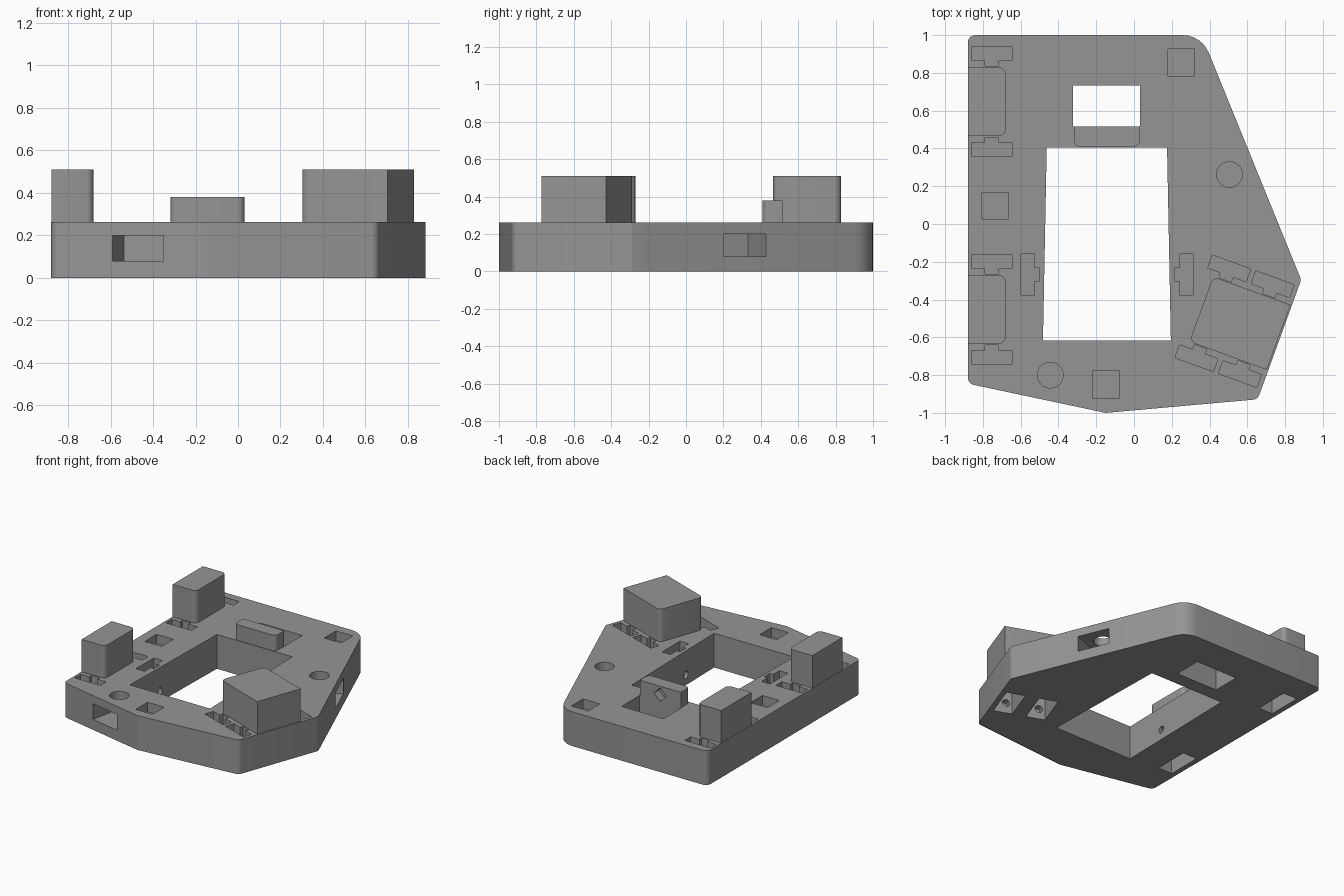
import bpy, bmesh, math
from mathutils import Matrix, Vector

if "Cube" in bpy.data.objects:
    bpy.data.objects.remove(bpy.data.objects["Cube"])

grey = bpy.data.materials.new("plain grey")
grey.diffuse_color = (0.30, 0.30, 0.30, 1)
grey.use_nodes = True
grey.node_tree.nodes["Principled BSDF"].inputs["Base Color"].default_value = grey.diffuse_color


def fillet(corners, seg=6):
    """Round each (x, y, radius) corner of a closed outline."""
    out, n = [], len(corners)
    for i, (x, y, r) in enumerate(corners):
        p = Vector((x, y))
        if r == 0:
            out.append(p)
            continue
        a = (Vector(corners[i - 1][:2]) - p).normalized()
        b = (Vector(corners[(i + 1) % n][:2]) - p).normalized()
        half = a.angle(b) / 2
        c = p + (a + b).normalized() * (r / math.sin(half))
        s = p + a * (r / math.tan(half)) - c
        e = p + b * (r / math.tan(half)) - c
        turn = s.angle_signed(e)  # clockwise positive
        for k in range(seg + 1):
            out.append(c + Matrix.Rotation(-turn * k / seg, 2) @ s)
    return out


def prism(name, pts, z0, z1, place=Matrix()):
    """Extrude an outline between two heights."""
    bm = bmesh.new()
    face = bm.faces.new([bm.verts.new((p[0], p[1], z0)) for p in pts])
    top = bmesh.ops.extrude_face_region(bm, geom=[face])["geom"]
    bmesh.ops.translate(bm, vec=(0, 0, z1 - z0),
                        verts=[v for v in top if isinstance(v, bmesh.types.BMVert)])
    bmesh.ops.recalc_face_normals(bm, faces=bm.faces)
    bm.transform(place)
    me = bpy.data.meshes.new(name)
    bm.to_mesh(me)
    bm.free()
    me.materials.append(grey)
    ob = bpy.data.objects.new(name, me)
    bpy.context.collection.objects.link(ob)
    return ob


def rect(x0, x1, y0, y1):
    return [(x0, y0), (x1, y0), (x1, y1), (x0, y1)]


def circle(r, n=32):
    return [(r * math.cos(2 * math.pi * i / n), r * math.sin(2 * math.pi * i / n))
            for i in range(n)]


def combine(tool, operation):
    """Apply a boolean to the body and drop the tool."""
    mod = body.modifiers.new("bool", 'BOOLEAN')
    mod.operation, mod.solver, mod.object = operation, 'EXACT', tool
    bpy.context.view_layer.objects.active = body
    bpy.ops.object.modifier_apply(modifier=mod.name)
    bpy.data.objects.remove(tool, do_unlink=True)


def cut(pts, z0, z1, place=Matrix()):
    combine(prism("cutter", pts, z0, z1, place), 'DIFFERENCE')


def frame(x, y, degrees=0, z=0):
    return Matrix.Translation((x, y, z)) @ Matrix.Rotation(math.radians(degrees), 4, 'Z')


# Base plate
body = prism("sensor_housing", fillet([
    (-0.88, 1, 0.04), (0.358, 1, 0.15), (0.885, -0.295, 0.04), (0.655, -0.928, 0.04),
    (-0.15, -1, 0.04), (-0.88, -0.845, 0.04)]), 0, 0.262)

# Raised towers: two on the left edge, one angled on the right edge
left_frames = [frame(-0.78, 0.6475), frame(-0.78, -0.4525)]
right_frame = frame(0.563, -0.526, -20)
for f in left_frames:
    combine(prism("tower", fillet([(-0.098, -0.182, 0), (0.1, -0.182, 0.035),
                                   (0.1, 0.182, 0.035), (-0.098, 0.182, 0)]),
                  0.15, 0.51, f), 'UNION')
combine(prism("tower", fillet([(-0.22, -0.183, 0.035), (0.216, -0.183, 0),
                               (0.216, 0.183, 0), (-0.22, 0.183, 0.035)]),
              0.15, 0.51, right_frame), 'UNION')

# Small raised block, trimmed flush by the window behind it
combine(prism("block", fillet([(-0.317, 0.41, 0.03), (0.03, 0.41, 0.03),
                               (0.03, 0.53, 0), (-0.317, 0.53, 0)]), 0.15, 0.38), 'UNION')
cut(rect(-0.322, 0.032, 0.515, 0.732), -0.1, 0.6)

# Tapered main opening
cut([(-0.462, 0.405), (0.175, 0.405), (0.195, -0.617), (-0.482, -0.617)], -0.1, 0.6)

# Diamond socket in the back of the block
cut(rect(-0.037, 0.037, -0.037, 0.037), -0.05, 0.06,
    Matrix.Translation((-0.143, 0.515, 0.315)) @ Matrix.Rotation(math.radians(90), 4, 'X')
    @ Matrix.Rotation(math.radians(45), 4, 'Z'))

# Tower cavities, open underneath
for f in left_frames:
    cut(rect(-0.06, 0.06, -0.135, 0.135), -0.1, 0.45, f)
for u in (-0.13, 0.115):
    cut(rect(u - 0.07, u + 0.07, -0.135, 0.135), -0.1, 0.45, right_frame)


def slot(place):
    """Nut slot with a notch and a bolt hole pointing along local +y."""
    cut([(-0.108, -0.036), (0.108, -0.036), (0.108, 0.036), (0.035, 0.036),
         (0.035, 0.064), (-0.035, 0.064), (-0.035, 0.036), (-0.108, 0.036)],
        0.04, 0.4, place)
    cut(circle(0.028, 16), -0.135, -0.03,
        place @ Matrix.Translation((0, 0, 0.08)) @ Matrix.Rotation(math.radians(90), 4, 'X'))


# Slots on both sides of every tower and of the main opening
flip = Matrix.Rotation(math.pi, 4, 'Z')
for f, offsets in [(left_frames[0], [0.027]), (left_frames[1], [0.027]),
                   (right_frame, [-0.155, 0.09])]:
    for u in offsets:
        slot(f @ Matrix.Translation((u, -0.253, 0)))
        slot(f @ Matrix.Translation((u, 0.253, 0)) @ flip)
slot(frame(-0.563, -0.267, -90))
slot(frame(0.278, -0.267, 90))

# Shallow square recesses
for x, y in [(0.25, 0.855), (-0.735, 0.097), (-0.148, -0.85)]:
    cut(rect(x - 0.071, x + 0.071, y - 0.071, y + 0.071), 0.19, 0.4)

# Round wells, each meeting a slot from the outer wall
for x, y, turn in [(0.505, 0.262, 22), (-0.443, -0.8, -102)]:
    cut(circle(0.068), 0.08, 0.4, frame(x, y))
    cut(rect(-0.12, 0.3, -0.122, 0.122), 0.08, 0.2, frame(x, y, turn))

# Crisp edges, smooth fillets
bpy.ops.object.select_all(action='DESELECT')
body.select_set(True)
bpy.context.view_layer.objects.active = body
bpy.ops.object.shade_smooth_by_angle(angle=math.radians(30))
